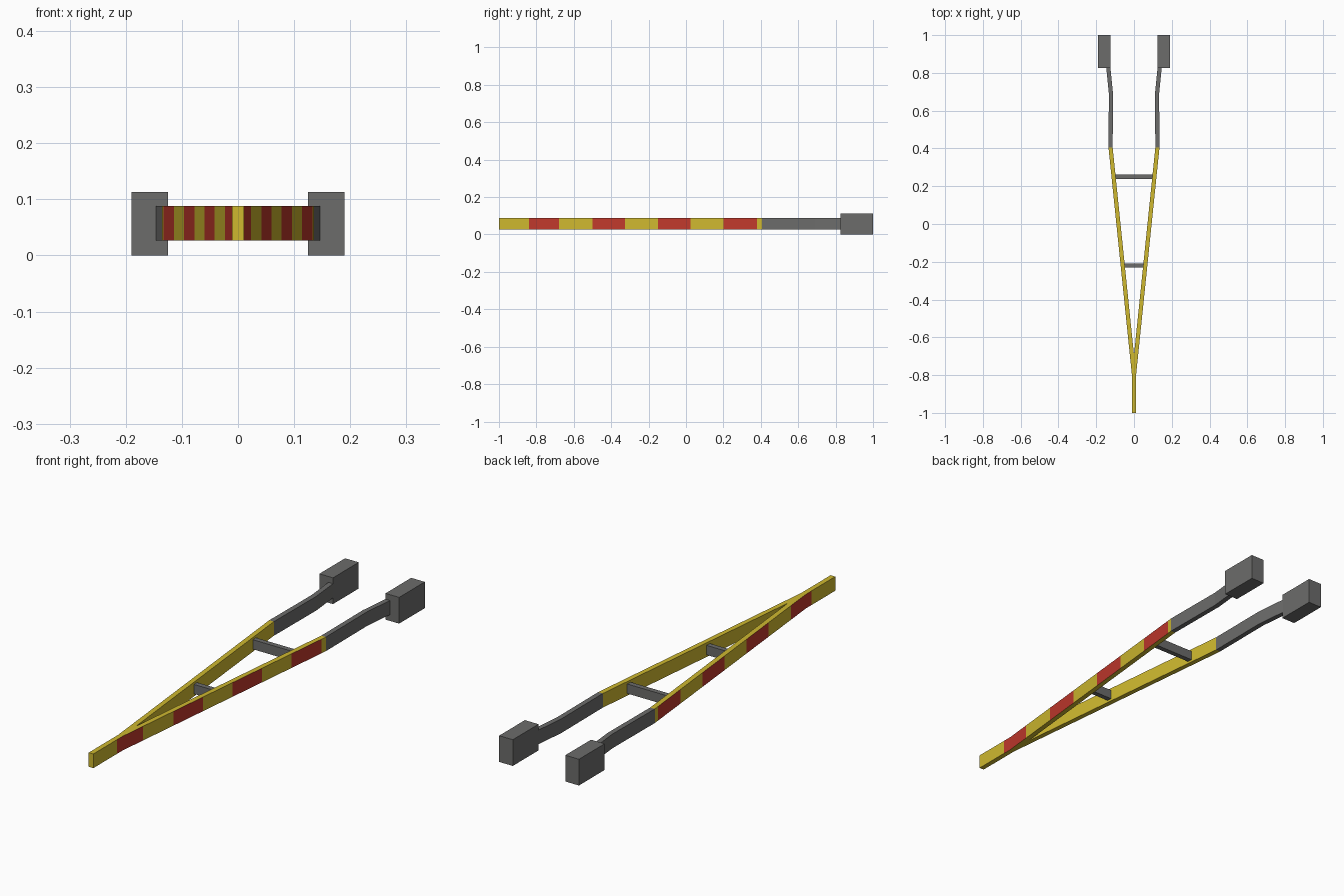
import bpy
import bmesh

cube = bpy.data.objects.get("Cube")
if cube:
    bpy.data.objects.remove(cube, do_unlink=True)


def material(name, rgb):
    m = bpy.data.materials.new(name)
    m.use_nodes = True
    m.diffuse_color = (*rgb, 1)
    m.node_tree.nodes["Principled BSDF"].inputs["Base Color"].default_value = (*rgb, 1)
    return m


YELLOW = material("yellow_paint", (0.62, 0.48, 0.028))
RED = material("red_paint", (0.53, 0.040, 0.025))
GREY = material("grey_steel", (0.15, 0.15, 0.147))


def mirrored_prism(name, outline, z0, z1, mats, rule=None):
    """Extrude a counter-clockwise +x outline and mirror it; faces on the centre plane are dropped."""
    bm = bmesh.new()
    low = [bm.verts.new((x, y, z0)) for x, y in outline]
    high = [bm.verts.new((x, y, z1)) for x, y in outline]
    bm.faces.new(low[::-1])
    bm.faces.new(high)
    n = len(outline)
    for i in range(n):
        j = (i + 1) % n
        if abs(outline[i][0]) + abs(outline[j][0]) > 1e-6:
            bm.faces.new((low[i], low[j], high[j], high[i]))
    bm.normal_update()
    if rule:
        for f in bm.faces:
            f.material_index = rule(f)
    me = bpy.data.meshes.new(name)
    bm.to_mesh(me)
    bm.free()
    for m in mats:
        me.materials.append(m)
    ob = bpy.data.objects.new(name, me)
    bpy.context.collection.objects.link(ob)
    mod = ob.modifiers.new("mirror", 'MIRROR')
    mod.use_axis[0] = True
    return ob


# Main dimensions
Z0, Z1 = 0.027, 0.088
NOSE, FORK, BEND = -1.0, -0.80, 0.405
NOSE_X, OUT_X, WALL = 0.011, 0.135, 0.022
SLOPE = (OUT_X - NOSE_X) / (BEND - FORK)
STRIPES = [(-0.84, -0.68), (-0.50, -0.325), (-0.15, 0.025), (0.20, 0.38)]


def outer(y):
    return NOSE_X + max(0, y - FORK) * SLOPE


def inner(y):
    return OUT_X - WALL - (BEND - y) * SLOPE


# Striped V frame: red bands only on the outward sides
cuts = sorted([NOSE, FORK, BEND] + [y for s in STRIPES for y in s])
apex = BEND - (OUT_X - WALL) / SLOPE
frame = [(0, NOSE)] + [(outer(y), y) for y in cuts] + [(inner(BEND), BEND), (0, apex)]


def stripe(f):
    y = f.calc_center_median().y
    return int(f.normal.x > 0.9 and any(a < y < b for a, b in STRIPES))


mirrored_prism("striped_v_frame", frame, Z0, Z1, [YELLOW, RED], stripe)

# Grey rear arms, flaring outward into the end blocks
centre = [(0.124, BEND), (0.122, 0.69), (0.136, 0.83)]
h = WALL / 2
arms = [(x + h, y) for x, y in centre] + [(x - h, y) for x, y in centre[::-1]]
mirrored_prism("rear_arms", arms, Z0, Z1, [GREY])

# End blocks
mirrored_prism("end_blocks", [(0.125, 0.825), (0.19, 0.825), (0.19, 1), (0.125, 1)],
               0, 0.113, [GREY])

# Cross braces between the two sides of the frame
for name, y in (("front_brace", -0.22), ("rear_brace", 0.25)):
    a, b = y - 0.011, y + 0.011
    mirrored_prism(name, [(0, a), (inner(a) + 0.005, a), (inner(b) + 0.005, b), (0, b)],
                   0.037, 0.078, [GREY])
